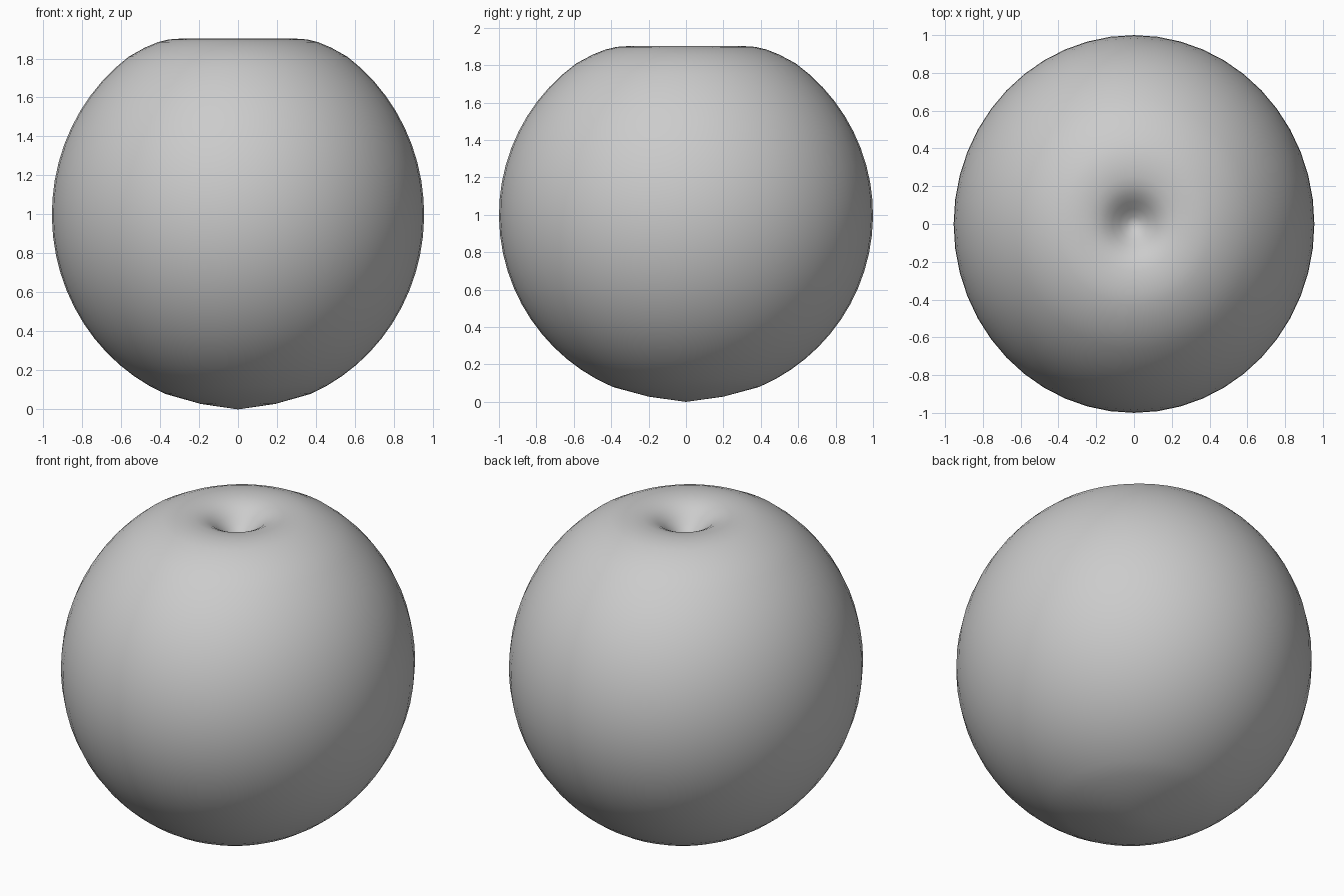
import bpy, bmesh, math

if "Cube" in bpy.data.objects:
    bpy.data.objects.remove(bpy.data.objects["Cube"])

SEGMENTS = 48
WIDTH_X = 0.955  # body is slightly narrower from side to side

# Half profile (radius, height): pointed base, round body, dimpled top
profile = [(0.0, 0.0), (0.1, 0.014), (0.2, 0.028)]
for i in range(2, 27):
    a = math.radians(-78 + i * 5.5)
    profile.append((math.cos(a), 1 + math.sin(a)))
profile = [p for p in profile if p[1] < 1.85]
profile += [(0.50, 1.856), (0.43, 1.884), (0.37, 1.898), (0.31, 1.902),
            (0.25, 1.899), (0.20, 1.887), (0.16, 1.868), (0.12, 1.838),
            (0.08, 1.80), (0.04, 1.77), (0.0, 1.755)]

# Fruit body: spin the profile around z
bm = bmesh.new()
verts = [bm.verts.new((r, 0, z)) for r, z in profile]
edges = [bm.edges.new(pair) for pair in zip(verts, verts[1:])]
bmesh.ops.spin(bm, geom=verts + edges, cent=(0, 0, 0), axis=(0, 0, 1),
               angle=math.tau, steps=SEGMENTS)
bmesh.ops.remove_doubles(bm, verts=bm.verts[:], dist=0.0005)
bmesh.ops.scale(bm, vec=(WIDTH_X, 1, 1), verts=bm.verts[:])
bmesh.ops.recalc_face_normals(bm, faces=bm.faces[:])
for face in bm.faces:
    face.smooth = True
mesh = bpy.data.meshes.new("fruit_body")
bm.to_mesh(mesh)
bm.free()
fruit = bpy.data.objects.new("fruit_body", mesh)
bpy.context.collection.objects.link(fruit)
